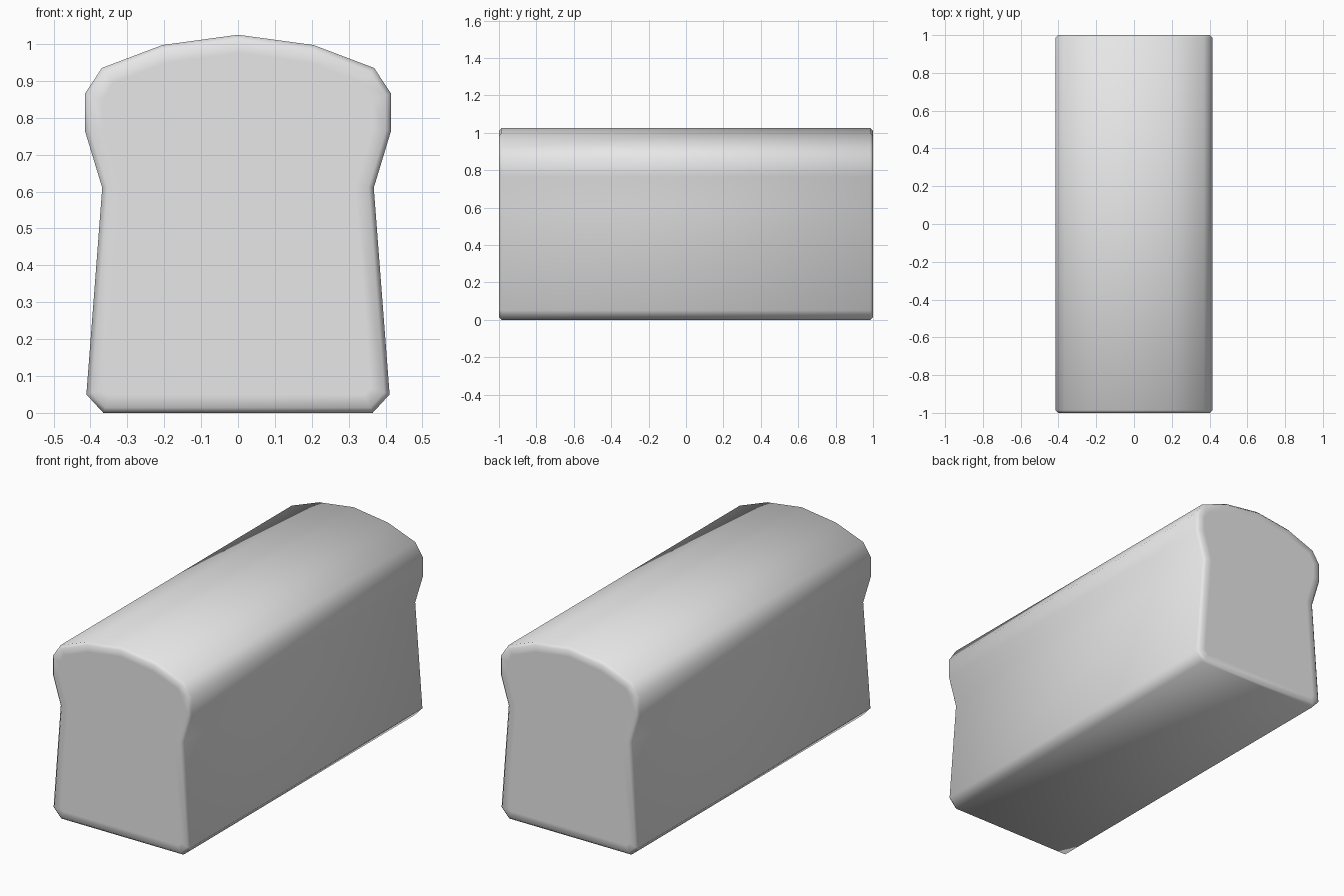
import bpy
import bmesh

cube = bpy.data.objects.get("Cube")
if cube:
    bpy.data.objects.remove(cube, do_unlink=True)

HALF_LENGTH = 1.0
EDGE = 0.014      # chamfer around each end
RIM = 0.035       # soft rim inside each chamfer

# Crust colour
crust = bpy.data.materials.new("light grey")
crust.use_nodes = True
grey = (0.8, 0.8, 0.8, 1.0)
crust.diffuse_color = grey
crust.node_tree.nodes["Principled BSDF"].inputs["Base Color"].default_value = grey

# Half cross-section from bottom to crown, mirrored across x
half = [(0.365, 0), (0.411, 0.05), (0.368, 0.61), (0.415, 0.765),
        (0.415, 0.865), (0.369, 0.935), (0.205, 0.997)]
outline = half + [(0, 1.025)] + [(-x, z) for x, z in reversed(half)]

# Loaf body: extruded cross-section
bm = bmesh.new()
start = HALF_LENGTH - EDGE
front = bm.faces.new([bm.verts.new((x, -start, z)) for x, z in outline])
extruded = bmesh.ops.extrude_face_region(bm, geom=[front], use_keep_orig=True)
back_verts = [v for v in extruded["geom"] if isinstance(v, bmesh.types.BMVert)]
bmesh.ops.translate(bm, verts=back_verts, vec=(0, 2 * start, 0))
bmesh.ops.recalc_face_normals(bm, faces=bm.faces[:])

# Chamfered ends, each with a flat rim that holds the smooth shading
caps = [f for f in bm.faces if abs(f.normal.y) > 0.9]
for width, depth in ((EDGE, EDGE), (RIM, 0)):
    bmesh.ops.inset_region(bm, faces=caps, thickness=width, depth=depth,
                           use_boundary=True, use_even_offset=True)
for v in bm.verts:
    if abs(v.co.y) > start + EDGE / 2:
        v.co.y = HALF_LENGTH if v.co.y > 0 else -HALF_LENGTH
for f in bm.faces:
    f.smooth = True

mesh = bpy.data.meshes.new("bread_loaf")
bm.to_mesh(mesh)
bm.free()
mesh.materials.append(crust)
loaf = bpy.data.objects.new("bread_loaf", mesh)
bpy.context.collection.objects.link(loaf)
